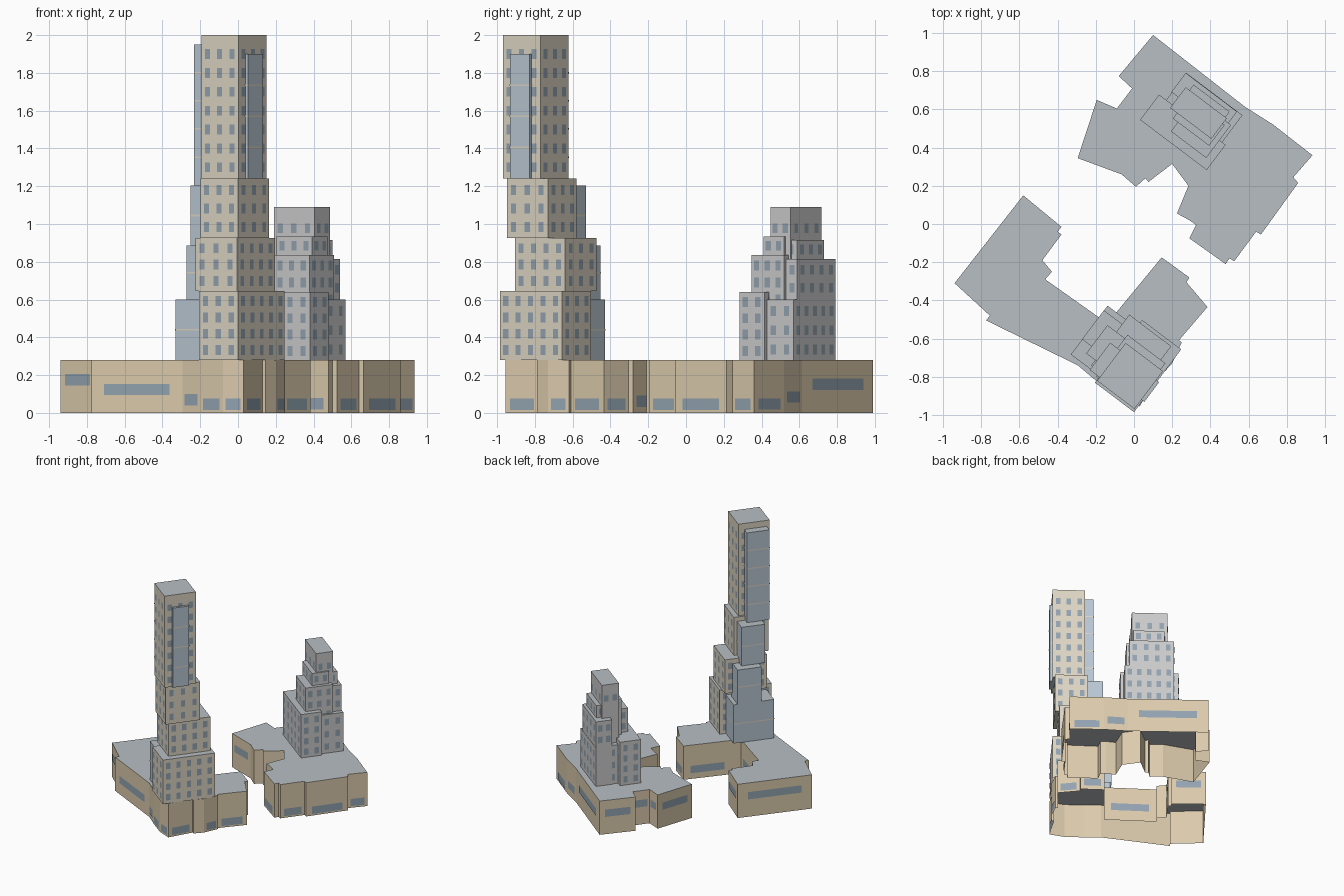
import bpy, math
from mathutils import Vector

if "Cube" in bpy.data.objects:
    bpy.data.objects.remove(bpy.data.objects["Cube"])

ANG = math.radians(53)               # both towers share this plan rotation
U = Vector((math.cos(ANG), math.sin(ANG)))
V = Vector((-U.y, U.x))
BASE = 0.28


def material(name, rgb):
    m = bpy.data.materials.new(name)
    m.diffuse_color = (*rgb, 1)
    m.use_nodes = True
    m.node_tree.nodes["Principled BSDF"].inputs["Base Color"].default_value = m.diffuse_color
    return m


TAN = material("tan_wall", (0.72, 0.60, 0.42))
CREAM = material("cream_wall", (0.73, 0.67, 0.55))
GREY = material("grey_wall", (0.62, 0.62, 0.63))
ROOF = material("roof", (0.48, 0.52, 0.55))
WINDOW = material("window", (0.29, 0.37, 0.44))
GLASS = material("glass", (0.49, 0.58, 0.66))


def mesh_object(name, verts, faces, mats, roof_faces=()):
    me = bpy.data.meshes.new(name)
    me.from_pydata(verts, [], faces)
    for m in mats:
        me.materials.append(m)
    for i in roof_faces:
        me.polygons[i].material_index = 1
    ob = bpy.data.objects.new(name, me)
    bpy.context.collection.objects.link(ob)
    return ob


def prism(name, outline, z0, z1, mat, floor=False):
    """Counter-clockwise outline raised to a flat roof; the floor is optional."""
    n = len(outline)
    verts = [(p[0], p[1], z0) for p in outline] + [(p[0], p[1], z1) for p in outline]
    faces = [(i, (i + 1) % n, n + (i + 1) % n, n + i) for i in range(n)]
    faces.append(tuple(range(n, 2 * n)))
    if floor:
        faces.append(tuple(reversed(range(n))))
    return mesh_object(name, verts, faces, [mat, ROOF], [n])


class Plates:
    """Collects flat rectangles lying just outside the walls."""
    def __init__(self):
        self.verts, self.faces = [], []

    def add(self, a, b, s0, s1, z0, z1, off=0.003):
        d = (b - a).normalized()
        out = Vector((d.y, -d.x)) * off
        p, q = a + d * s0 + out, a + d * s1 + out
        i = len(self.verts)
        self.verts += [(p.x, p.y, z0), (q.x, q.y, z0), (q.x, q.y, z1), (p.x, p.y, z1)]
        self.faces.append((i, i + 1, i + 2, i + 3))

    def build(self, name, mat):
        mesh_object(name, self.verts, self.faces, [mat])


def rect(u0, u1, v0, v1):
    return [U * u0 + V * v0, U * u1 + V * v0, U * u1 + V * v1, U * u0 + V * v1]


def edges(pts):
    return [(pts[i], pts[(i + 1) % len(pts)]) for i in range(len(pts))]


def window_grid(plates, pts, z0, z1):
    rows = max(1, round((z1 - z0) / 0.095))
    dz = (z1 - z0) / rows
    for a, b in edges(pts):
        w = (b - a).length
        cols = max(2, round(w / 0.08))
        dx = w / cols
        for c in range(cols):
            for r in range(rows):
                s, z = (c + 0.5) * dx, z0 + (r + 0.5) * dz
                plates.add(a, b, s - 0.017, s + 0.017, z - 0.026, z + 0.026)


# Podiums: open-bottomed shells with one window band per long wall
PODIUM_BACK = [
    (.10, .99), (.58, .615), (.73, .52), (.935, .36), (.835, .245), (.86, .215),
    (.665, -.055), (.64, -.04), (.525, -.195), (.50, -.18), (.48, -.21), (.29, -.075),
    (.325, -.005), (.29, .02), (.225, .055), (.285, .20), (.20, .315), (.075, .22),
    (.06, .24), (.01, .195), (-.065, .26), (-.295, .345), (-.195, .65), (-.09, .605),
    (-.01, .71), (-.08, .775)]
PODIUM_FRONT = [
    (-.58, .15), (-.38, -.015), (-.40, -.04), (-.38, -.055), (-.48, -.19), (-.43, -.25),
    (-.465, -.29), (-.14, -.52), (-.09, -.46), (.145, -.175), (.29, -.28), (.275, -.305),
    (.385, -.435), (.235, -.61), (.25, -.62), (.20, -.73), (.145, -.79), (.13, -.78),
    (.03, -.955), (-.08, -.91), (-.20, -.82), (-.295, -.74), (-.775, -.505),
    (-.755, -.48), (-.94, -.31)]
bands = Plates()
for name, pts in (("back_podium", PODIUM_BACK), ("front_podium", PODIUM_FRONT)):
    pts = [Vector(p) for p in reversed(pts)]
    prism(name, pts, 0, BASE, TAN)
    for a, b in edges(pts):
        w = (b - a).length
        if w > 0.1:
            z = min(0.175, max(0.045, 0.115 + 0.17 * ((a + b) / 2).dot(V)))
            bands.add(a, b, w * 0.14, w * 0.86, z - 0.03, z + 0.03)
bands.build("podium_windows", WINDOW)

# Tall tower: u0, u1, v0, v1, z0, z1 for each tier
tall = [(-.787, -.376, -.593, -.336, BASE, .645),
        (-.726, -.394, -.541, -.266, .645, .925),
        (-.757, -.484, -.570, -.322, .925, 1.24),
        (-.772, -.524, -.585, -.340, 1.24, 2.0)]
wins = Plates()
for i, (u0, u1, v0, v1, z0, z1) in enumerate(tall):
    r = rect(u0, u1, v0, v1)
    prism(f"tall_tower_tier_{i + 1}", r, z0, z1, CREAM, z0 > BASE)
    window_grid(wins, r, z0 + 0.01, z1 - (0.05 if i == 3 else 0.01))
wins.build("tall_tower_windows", WINDOW)

# Glass bays up the back of the tall tower, plus the thin panel on its side
glass = [(-.745, -.425, -.40, -.147, BASE, .60),
         (-.646, -.456, -.30, -.146, .60, .885),
         (-.692, -.507, -.35, -.208, .885, 1.205),
         (-.750, -.572, -.36, -.275, 1.205, 1.95),
         (-.712, -.583, -.604, -.570, 1.24, 1.90)]
lines = Plates()
for i, (u0, u1, v0, v1, z0, z1) in enumerate(glass):
    r = rect(u0, u1, v0, v1)
    prism(f"glass_bay_{i + 1}", r, z0, z1, GLASS, z0 > BASE)
    n = max(2, round((z1 - z0) / 0.15))
    for k in range(1, n):
        z = z0 + (z1 - z0) * k / n
        for a, b in edges(r):
            lines.add(a, b, 0, (b - a).length, z - 0.004, z + 0.004, 0.002)
lines.build("glass_bay_floor_lines", CREAM)

# Grey tower: overlapping blocks, last value is where the windows begin
grey = [(.600, .735, -.055, .215, 1.09, .93),
        (.564, .700, -.067, .170, .935, .84),
        (.620, .771, -.046, .190, .915, .82),
        (.504, .720, -.094, .138, .835, BASE),
        (.670, .795, -.077, .260, .815, .61),
        (.455, .620, -.134, .303, .64, BASE),
        (.620, .797, -.111, .256, .60, BASE)]
wins = Plates()
for i, (u0, u1, v0, v1, z1, w0) in enumerate(grey):
    r = rect(u0, u1, v0, v1)
    prism(f"grey_tower_block_{i + 1}", r, BASE, z1, GREY)
    window_grid(wins, r, w0 + 0.005, 1.02 if i == 0 else z1 - 0.01)
wins.build("grey_tower_windows", WINDOW)
